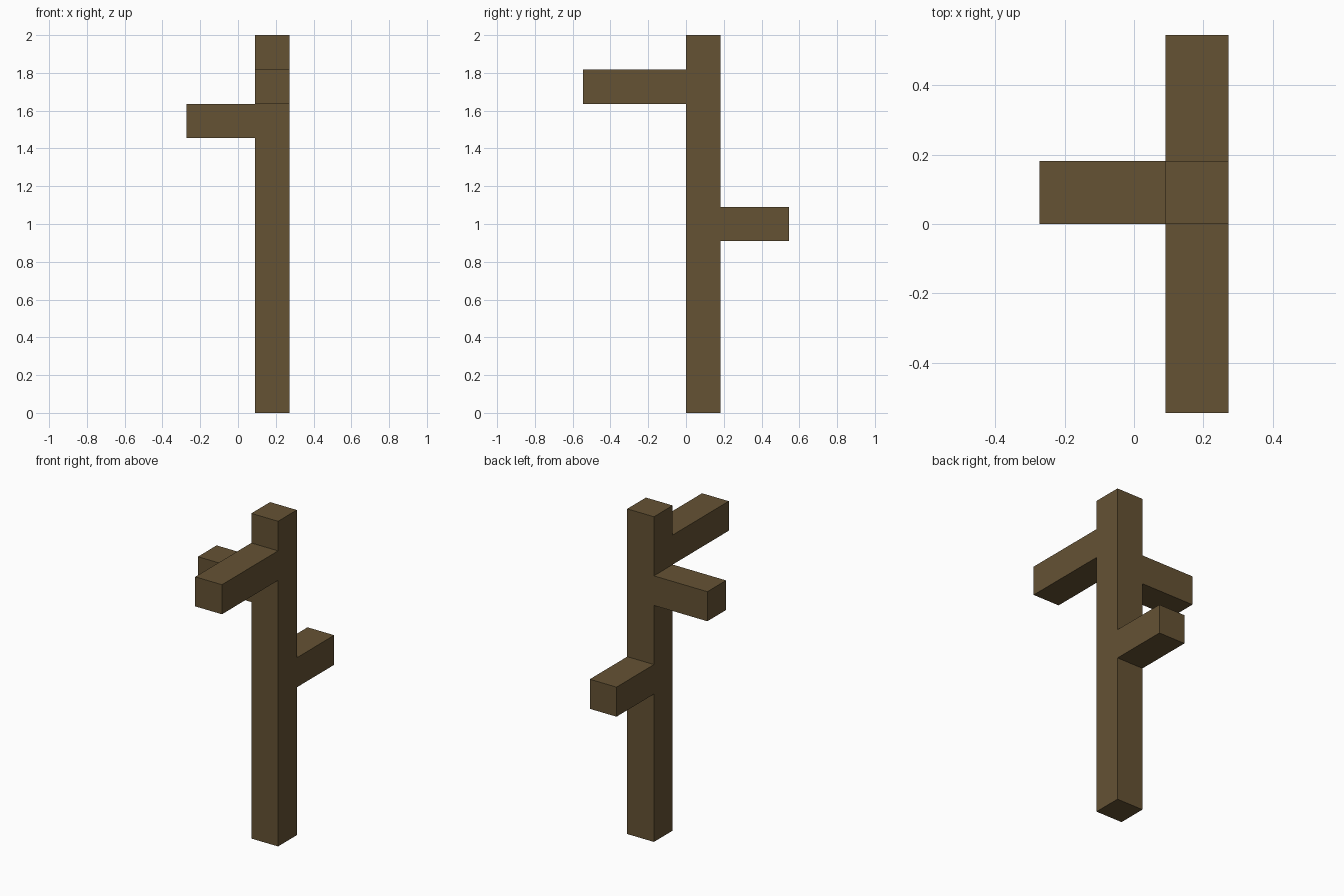
import bpy
import bmesh
from mathutils import Vector

if "Cube" in bpy.data.objects:
    bpy.data.objects.remove(bpy.data.objects["Cube"], do_unlink=True)

# Everything is laid out on a grid of half beam widths
HALF = 1 / 11

bark = bpy.data.materials.new("brown_bark")
bark.use_nodes = True
bark.diffuse_color = (0.13, 0.085, 0.034, 1)
bark.node_tree.nodes["Principled BSDF"].inputs["Base Color"].default_value = bark.diffuse_color


def beam(name, low, high):
    """Square beam between two opposite corners, given in grid steps."""
    low, high = Vector(low) * HALF, Vector(high) * HALF
    bm = bmesh.new()
    bmesh.ops.create_cube(bm, size=1)
    bmesh.ops.scale(bm, vec=high - low, verts=bm.verts)
    bmesh.ops.translate(bm, vec=(low + high) / 2, verts=bm.verts)
    mesh = bpy.data.meshes.new(name)
    bm.to_mesh(mesh)
    bm.free()
    mesh.materials.append(bark)
    obj = bpy.data.objects.new(name, mesh)
    bpy.context.collection.objects.link(obj)
    return obj


# Upright trunk
beam("trunk", (1, 0, 0), (3, 2, 22))

# Branches butting against three sides of the trunk
beam("front_branch", (1, -6, 18), (3, 0, 20))
beam("right_branch", (-3, 0, 16), (1, 2, 18))
beam("back_branch", (1, 2, 10), (3, 6, 12))
